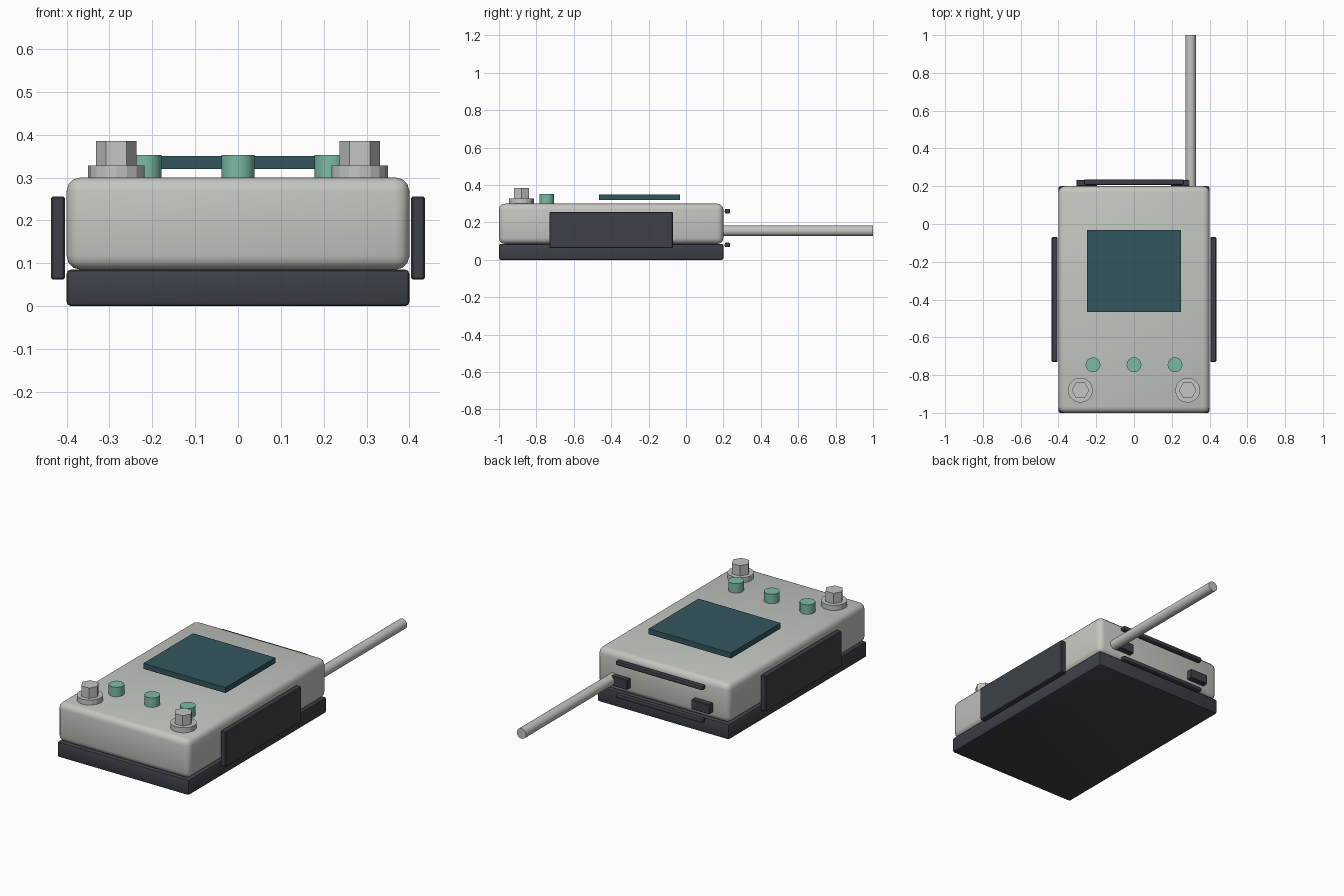
import bpy
import math
from mathutils import Vector

cube = bpy.data.objects.get("Cube")
if cube:
    bpy.data.objects.remove(cube, do_unlink=True)


def make_material(name, rgb):
    mat = bpy.data.materials.new(name)
    mat.use_nodes = True
    color = (*rgb, 1.0)
    mat.diffuse_color = color
    mat.node_tree.nodes["Principled BSDF"].inputs["Base Color"].default_value = color
    return mat


LIGHT = make_material("light grey", (0.55, 0.565, 0.525))
DARK = make_material("charcoal", (0.045, 0.053, 0.065))
TEAL = make_material("dark teal", (0.033, 0.093, 0.112))
MINT = make_material("mint green", (0.195, 0.50, 0.366))


def finish(name, mat, smooth):
    obj = bpy.context.object
    obj.name = name
    obj.data.materials.append(mat)
    if smooth:
        bpy.ops.object.shade_smooth_by_angle(angle=math.radians(35))
    return obj


def box(name, mat, low, high, bevel=0.0, segments=2):
    """Box between two corners, with optional rounded edges."""
    low, high = Vector(low), Vector(high)
    bpy.ops.mesh.primitive_cube_add(size=1, location=(low + high) / 2)
    obj = bpy.context.object
    obj.scale = high - low
    bpy.ops.object.transform_apply(location=False, rotation=False, scale=True)
    if bevel:
        mod = obj.modifiers.new("rounded_edges", "BEVEL")
        mod.width = bevel
        mod.segments = segments
        bpy.ops.object.modifier_apply(modifier=mod.name)
    return finish(name, mat, bevel > 0)


def cylinder(name, mat, base, radius, length, sides=24, tilt=0.0, smooth=True):
    """Cylinder rising from its base, or pointing back when tilted."""
    axis = Vector((0, math.sin(tilt), math.cos(tilt)))
    bpy.ops.mesh.primitive_cylinder_add(
        vertices=sides, radius=radius, depth=length,
        location=Vector(base) + axis * length / 2, rotation=(-tilt, 0, 0))
    return finish(name, mat, smooth)


# Housing and base
box("base", DARK, (-0.4, -1, 0), (0.4, 0.2, 0.085), 0.01)
box("body", LIGHT, (-0.4, -1, 0.085), (0.4, 0.2, 0.3), 0.032, 3)

# Raised screen
box("screen", TEAL, (-0.25, -0.465, 0.32), (0.25, -0.033, 0.35))

# Push buttons
for i, x in enumerate((-0.217, 0, 0.217)):
    cylinder(f"button_{i + 1}", MINT, (x, -0.745, 0.3), 0.039, 0.052)

for side, s in (("left", 1), ("right", -1)):
    # Side grip panels
    xs = sorted((s * 0.404, s * 0.436))
    box(f"{side}_grip", DARK, (xs[0], -0.73, 0.062), (xs[1], -0.07, 0.256), 0.004, 1)

    # Hex knobs on round collars
    x = s * 0.284
    cylinder(f"{side}_collar", LIGHT, (x, -0.88, 0.3), 0.066, 0.028, 16, smooth=False)
    knob = cylinder(f"{side}_hex_knob", LIGHT, (x, -0.88, 0.328), 0.047, 0.057, 6, smooth=False)
    knob.rotation_euler.z = math.pi / 6

    # Rear connector blocks
    xs = sorted((s * 0.195, s * 0.305))
    box(f"{side}_rear_block", DARK, (xs[0], 0.2, 0.128), (xs[1], 0.233, 0.182), 0.003, 1)

# Rear rails
for name, z in (("upper_rear_rail", 0.26), ("lower_rear_rail", 0.08)):
    box(name, DARK, (-0.265, 0.207, z - 0.0125), (0.265, 0.236, z + 0.0125), 0.008)

# Antenna
cylinder("antenna", LIGHT, (0.3, 0.2, 0.155), 0.028, 0.8, 24, math.pi / 2)
